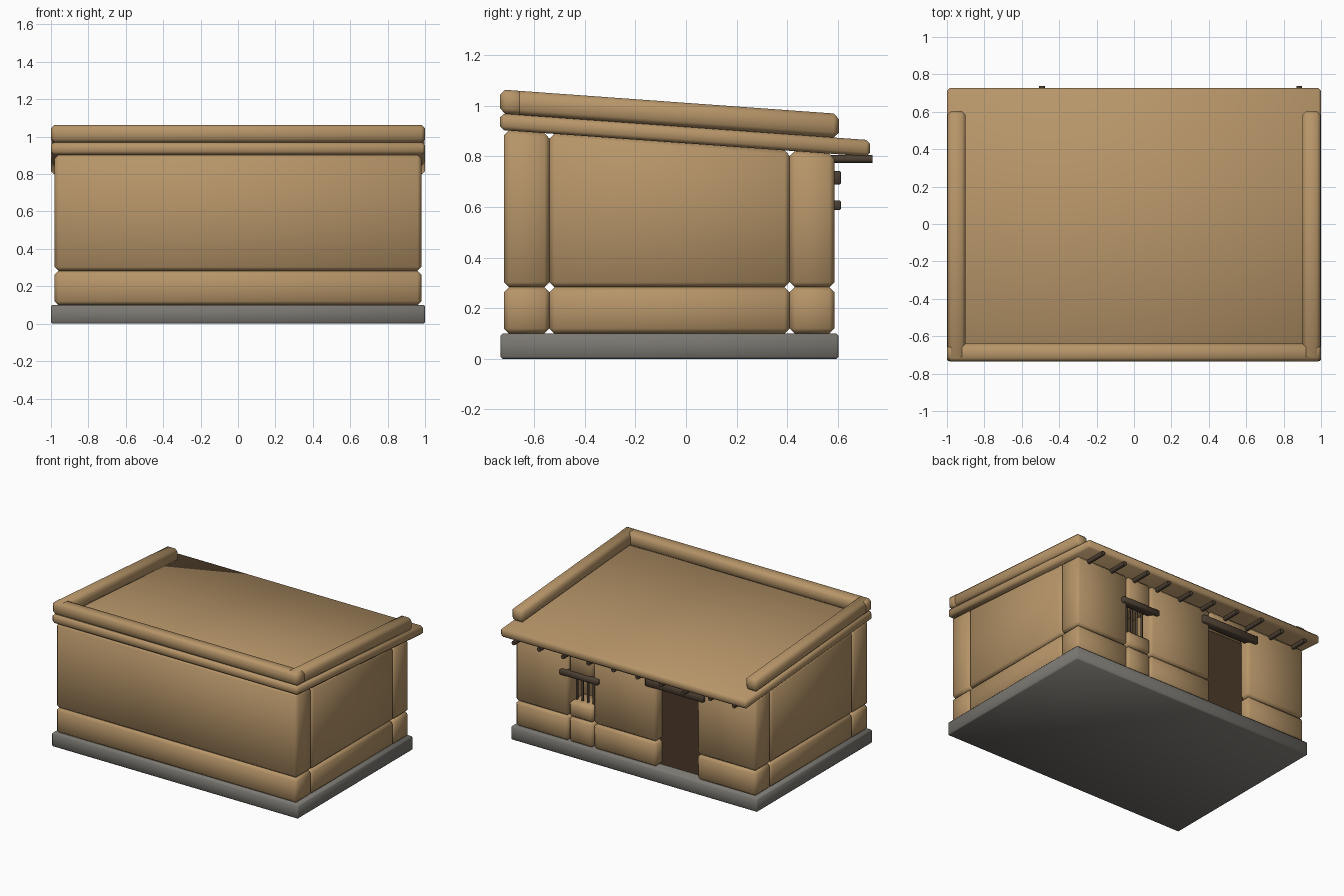
import bpy, bmesh, math, random

if "Cube" in bpy.data.objects:
    bpy.data.objects.remove(bpy.data.objects["Cube"])

random.seed(4)
SLOPE = -0.072  # roof fall towards the back


def material(name, rgb):
    m = bpy.data.materials.new(name)
    m.diffuse_color = (*rgb, 1)
    m.use_nodes = True
    m.node_tree.nodes["Principled BSDF"].inputs["Base Color"].default_value = m.diffuse_color
    return m


CLAY = material("tan clay", (0.47, 0.30, 0.14))
STONE = material("grey stone", (0.20, 0.19, 0.17))
WOOD = material("dark timber", (0.075, 0.052, 0.033))
DOOR = material("brown door", (0.075, 0.043, 0.024))


def finish(name, bm, mat):
    bmesh.ops.recalc_face_normals(bm, faces=bm.faces)
    me = bpy.data.meshes.new(name)
    bm.to_mesh(me)
    bm.free()
    me.materials.append(mat)
    ob = bpy.data.objects.new(name, me)
    bpy.context.collection.objects.link(ob)
    bpy.ops.object.select_all(action='DESELECT')
    bpy.context.view_layer.objects.active = ob
    ob.select_set(True)
    bpy.ops.object.shade_smooth_by_angle(angle=math.radians(50))
    return ob


def block(name, x, y, z, mat=CLAY, bevel=0.02, slope_top=False, slope_bottom=False):
    """Chamfered box; a sloped end follows the roof pitch."""
    bm = bmesh.new()
    bmesh.ops.create_cube(bm, size=1)
    for v in bm.verts:
        top = v.co.z > 0
        px, py, pz = (r[int(c > 0)] for r, c in zip((x, y, z), v.co))
        if (slope_top and top) or (slope_bottom and not top):
            pz += SLOPE * py
        v.co = (px, py, pz)
    if bevel:
        bmesh.ops.bevel(bm, geom=bm.edges[:], offset=bevel, segments=1,
                        affect='EDGES', clamp_overlap=True)
    return finish(name, bm, mat)


def pole(name, start, length, radius, axis, mat=WOOD):
    """Eight-sided pole running along y or z from a start point."""
    bm = bmesh.new()
    bmesh.ops.create_cone(bm, cap_ends=True, segments=8, radius1=radius,
                          radius2=radius, depth=length)
    for v in bm.verts:
        a, b, c = v.co
        c += length / 2
        off = (a, c, b) if axis == 'y' else (a, b, c)
        v.co = [s + o for s, o in zip(start, off)]
    return finish(name, bm, mat)


# Stone plinth
block("plinth", (-1, 1), (-0.733, 0.603), (0, 0.1), STONE, 0.008)

# Wall courses: a low course, then an upper course cut to the roof pitch
FRONT, SIDE, BACK = (-0.72, -0.54), (-0.54, 0.41), (0.41, 0.587)
LOW, TOP = (0.1, 0.283), 0.852


def wall(name, x, y):
    block(name + "_low", x, y, LOW)
    block(name + "_high", x, y, (LOW[1], TOP), slope_top=True)


wall("front_wall", (-0.98, 0.98), FRONT)
wall("right_wall", (0.80, 0.98), SIDE)
wall("left_wall", (-0.98, -0.80), SIDE)
wall("back_wall_left", (-0.98, -0.495), BACK)
wall("back_wall_middle", (-0.17, 0.345), BACK)
wall("back_wall_right", (0.545, 0.98), BACK)

# Window bay and door header
block("window_base", (0.345, 0.545), BACK, LOW)
block("window_sill", (0.345, 0.545), BACK, (LOW[1], 0.40))
block("window_header", (0.345, 0.545), BACK, (0.60, TOP), slope_top=True)
block("door_header", (-0.495, -0.17), BACK, (0.70, TOP), slope_top=True)

# Door, lintels and window bars
block("door", (-0.51, -0.155), (0.47, 0.52), (0.1, 0.71), DOOR, 0)
block("door_lintel", (-0.565, -0.095), (0.55, 0.612), (0.69, 0.742), WOOD, 0.004)
block("window_lintel", (0.29, 0.60), (0.55, 0.612), (0.588, 0.625), WOOD, 0.004)
for i in range(4):
    pole("window_bar", (0.378 + i * 0.0447, 0.53, 0.385), 0.225, 0.008, 'z')

# Sloping roof slab with a raised rim on three sides
block("roof", (-1, 1), (-0.735, 0.728), (0.852, 0.917), CLAY, 0.015, True, True)
RIM = (0.917, 1.012)
block("front_rim", (-1, 1), (-0.735, -0.64), RIM, CLAY, 0.02, True, True)
for side, x in (("left", (-0.998, -0.90)), ("right", (0.90, 0.998))):
    block(side + "_rim", x, (-0.73, 0.604), RIM, CLAY, 0.02, True, True)

# Rafter ends under the eave
for i in range(10):
    reach = 0.738 if i in (2, 9) else random.uniform(0.705, 0.73)
    pole("rafter", (-0.885 + i * 0.1965, 0.5, 0.79), reach - 0.5, 0.016, 'y')
